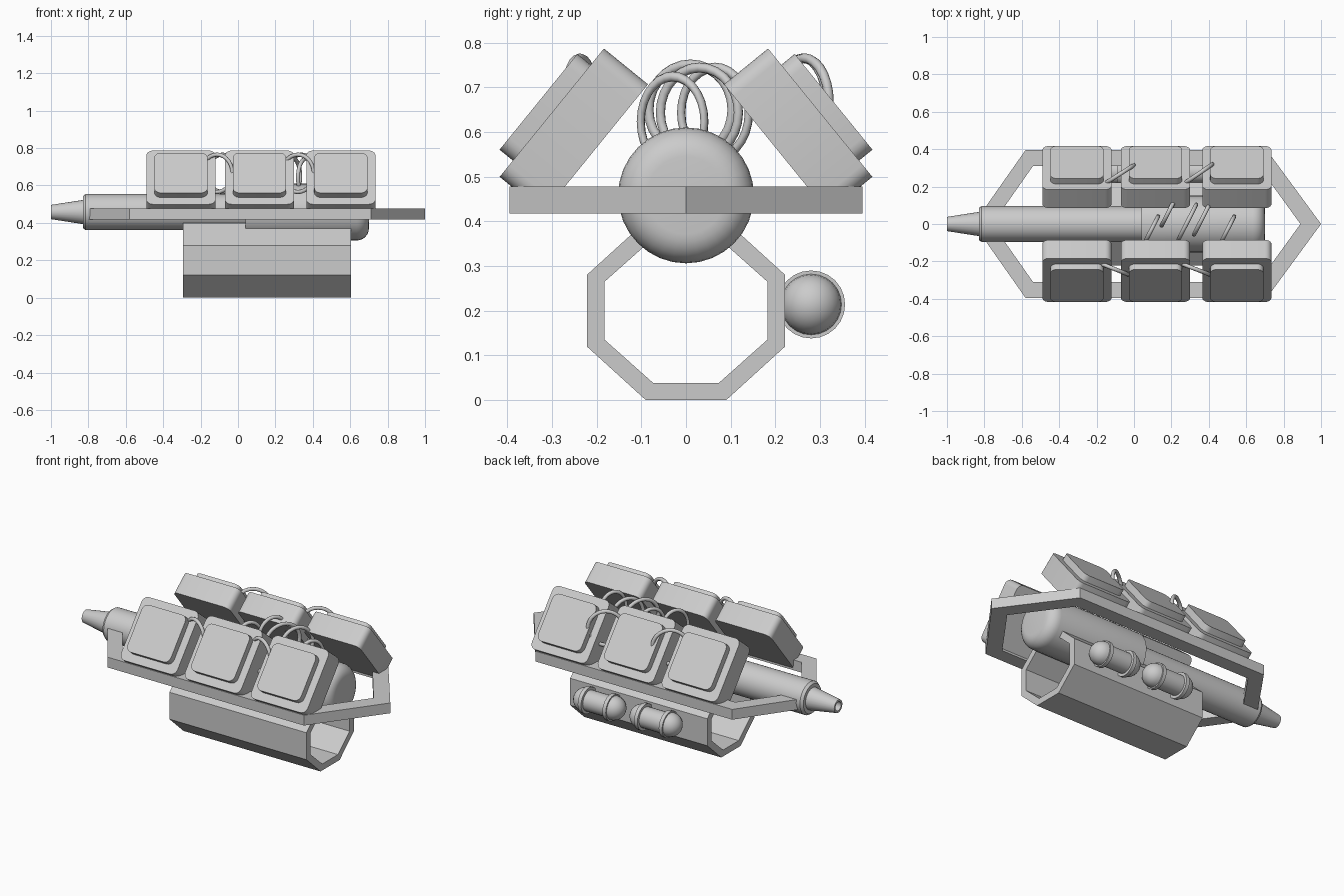
import bpy, bmesh
from math import pi, radians, sin, cos, atan2, hypot

if "Cube" in bpy.data.objects:
    bpy.data.objects.remove(bpy.data.objects["Cube"])

AXIS_Z = 0.458


def make_object(name, bm, smooth=None):
    bmesh.ops.recalc_face_normals(bm, faces=bm.faces)
    me = bpy.data.meshes.new(name)
    bm.to_mesh(me)
    bm.free()
    ob = bpy.data.objects.new(name, me)
    bpy.context.collection.objects.link(ob)
    if smooth:
        shade(ob, smooth)
    return ob


def shade(ob, angle=35):
    bpy.ops.object.select_all(action='DESELECT')
    ob.select_set(True)
    bpy.context.view_layer.objects.active = ob
    bpy.ops.object.shade_smooth_by_angle(angle=radians(angle))


def lathe_x(name, profile, y=0, z=AXIS_Z, n=32):
    """Revolve (x, radius) points about a line parallel to x; radius 0 makes a pole."""
    bm = bmesh.new()
    rings = []
    for x, r in profile:
        if r == 0:
            rings.append([bm.verts.new((x, y, z))] * n)
        else:
            rings.append([bm.verts.new((x, y + r * cos(2 * pi * i / n), z + r * sin(2 * pi * i / n)))
                          for i in range(n)])
    for a, b in zip(rings, rings[1:]):
        for i in range(n):
            j = (i + 1) % n
            bm.faces.new(list(dict.fromkeys((a[i], a[j], b[j], b[i]))))
    return make_object(name, bm, 35)


def loop_prism(name, outer, inner, to_lo, to_hi):
    """Extrude a hollow outline; to_lo / to_hi place 2D points in space."""
    bm = bmesh.new()
    n = len(outer)
    loops = [[bm.verts.new(f(p)) for p in pts]
             for pts, f in ((outer, to_lo), (outer, to_hi), (inner, to_hi), (inner, to_lo))]
    for k in range(4):
        a, b = loops[k], loops[(k + 1) % 4]
        for i in range(n):
            j = (i + 1) % n
            bm.faces.new((a[i], a[j], b[j], b[i]))
    return make_object(name, bm)


def rounded_slab(name, size, radius, loc, tilt):
    """Box with the four edges along its thickness rounded."""
    bm = bmesh.new()
    bmesh.ops.create_cube(bm, size=1)
    bmesh.ops.scale(bm, vec=size, verts=bm.verts)
    edges = [e for e in bm.edges if abs(e.verts[0].co.z - e.verts[1].co.z) > 1e-4]
    bmesh.ops.bevel(bm, geom=edges, offset=radius, segments=5, profile=0.5, affect='EDGES')
    ob = make_object(name, bm, 35)
    ob.location = loc
    ob.rotation_euler = (tilt, 0, 0)


def cable(name, x, y, z, half_w, half_h, ang):
    """Upright oval loop of thin cable."""
    bpy.ops.mesh.primitive_torus_add(
        major_segments=28, minor_segments=8, major_radius=half_h, minor_radius=0.011,
        location=(x, y, z), rotation=(pi / 2, 0, ang))
    ob = bpy.context.object
    ob.name = name
    ob.scale.x = half_w / half_h
    shade(ob, 60)


# main barrel with hollow tapered nozzle
lathe_x("barrel", [(-0.83, 0), (-0.83, 0.085), (-0.815, 0.096), (0.1, 0.096), (0.1, 0)])
lathe_x("nozzle", [(-0.82, 0), (-0.82, 0.066), (-1.0, 0.038), (-1.0, 0.026), (-0.9, 0.026), (-0.9, 0)], n=24)

# large rear chamber with rounded end
b = 0.065
end = [(0.7 - b + b * sin(t * pi / 12), 0.152 - b + b * cos(t * pi / 12)) for t in range(7)]
lathe_x("rear_chamber", [(0.04, 0), (0.04, 0.152)] + end + [(0.7, 0)])

# octagonal sleeve underneath
def octagon(a, c, h):
    return [(a, -h), (c, -(h - 0.12) if h > 0.18 else -0.065), (c, h - 0.12 if h > 0.18 else 0.065), (a, h),
            (-a, h), (-c, h - 0.12 if h > 0.18 else 0.065), (-c, -(h - 0.12) if h > 0.18 else -0.065), (-a, -h)]


loop_prism("octagonal_sleeve", octagon(0.09, 0.222, 0.2), octagon(0.073, 0.182, 0.162),
           lambda p: (-0.295, p[0], p[1] + 0.2), lambda p: (0.605, p[0], p[1] + 0.2))

# flat frame ring
outer = [(1.0, 0), (0.71, 0.395), (-0.58, 0.395), (-0.805, 0.075)]
inner = [(0.89, 0), (0.665, 0.31), (-0.54, 0.31), (-0.705, 0.075)]
mirror = lambda pts: pts + [(x, -y) for x, y in reversed(pts[1:])]
loop_prism("frame_ring", mirror(outer), mirror(inner),
           lambda p: (p[0], p[1], 0.417), lambda p: (p[0], p[1], 0.478))

# tilted modules with raised face plates, three per side
TILT = radians(50.9)
for side, label in ((-1, "front"), (1, "back")):
    for i, x in enumerate((-0.305, 0.115, 0.55)):
        y, z = side * 0.251, 0.603
        rounded_slab(f"{label}_module_{i + 1}", (0.37, 0.37, 0.127), 0.035, (x, y, z), -side * TILT)
        d = 0.082
        rounded_slab(f"{label}_plate_{i + 1}", (0.285, 0.276, 0.04), 0.035,
                     (x, y + side * d * sin(TILT), z + d * cos(TILT)), -side * TILT)

# cable loops linking neighbouring modules
for label, x0, x1, y0, y1 in (("front", -0.195, -0.03, -0.205, -0.27), ("front", 0.235, 0.405, -0.205, -0.27),
                              ("back", -0.165, 0.0, 0.21, 0.315), ("back", 0.26, 0.42, 0.21, 0.32)):
    cable(f"{label}_link_cable", (x0 + x1) / 2, (y0 + y1) / 2, 0.665,
          hypot(x1 - x0, y1 - y0) / 2, 0.1, atan2(y1 - y0, x1 - x0))

# cable loops standing on the chamber
for x, y, top, half in ((0.093, -0.03, 0.735, 0.08), (0.185, 0.065, 0.755, 0.085), (0.285, 0.01, 0.762, 0.105),
                        (0.365, 0.03, 0.755, 0.098), (0.5, -0.03, 0.735, 0.08)):
    cable("chamber_cable", x, y, top - 0.112, half, 0.101, radians(63))

# pair of round-ended canisters on the back of the sleeve
for i, x in enumerate((0.0, 0.37)):
    ry, rz = 0.28, 0.214
    cap = [(0.092 + 0.068 * sin(t * pi / 12), 0.068 * cos(t * pi / 12)) for t in range(6)] + [(0.16, 0)]
    half = [(0, 0.06), (0.07, 0.06), (0.07, 0.076), (0.092, 0.076)] + cap
    profile = [(-px, r) for px, r in reversed(half[1:])] + half
    lathe_x(f"canister_{i + 1}", [(x + px, r) for px, r in profile], ry, rz, 24)
